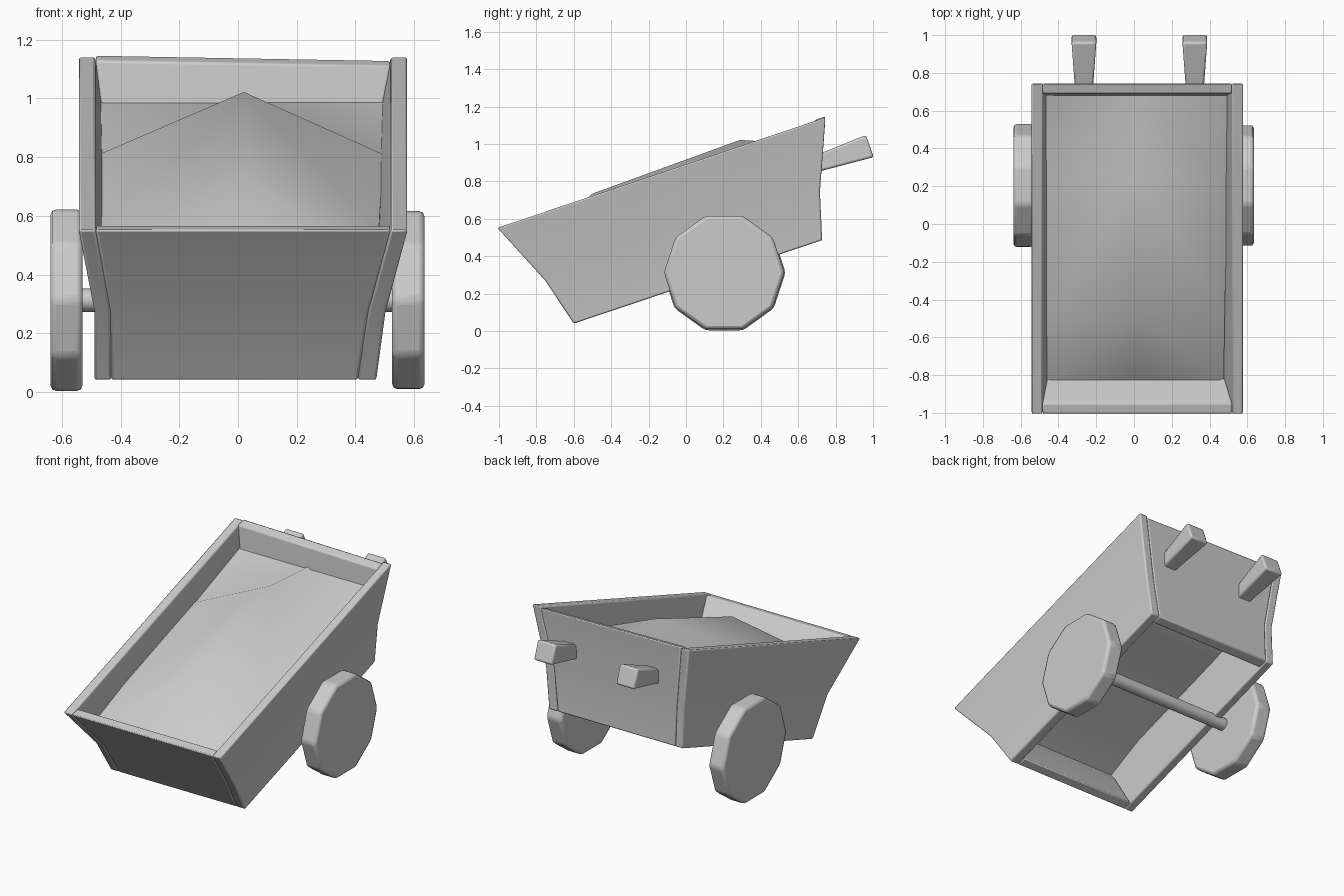
import bpy, bmesh, math

if "Cube" in bpy.data.objects:
    bpy.data.objects.remove(bpy.data.objects["Cube"])


def finish(name, bm, bevel, smooth):
    bmesh.ops.recalc_face_normals(bm, faces=bm.faces)
    me = bpy.data.meshes.new(name)
    bm.to_mesh(me)
    bm.free()
    ob = bpy.data.objects.new(name, me)
    bpy.context.collection.objects.link(ob)
    if bevel:
        m = ob.modifiers.new("bevel", 'BEVEL')
        m.width, m.segments, m.limit_method = bevel, 2, 'ANGLE'
        m.angle_limit = math.radians(35)
    bpy.ops.object.select_all(action='DESELECT')
    ob.select_set(True)
    bpy.context.view_layer.objects.active = ob
    bpy.ops.object.shade_smooth_by_angle(angle=math.radians(smooth))
    return ob


def loft(name, rings, bevel=0.008, mirrored_tris=False, smooth=30):
    """Solid through a list of equal-length point rings, capped at both ends."""
    bm = bmesh.new()
    vs = [[bm.verts.new(p) for p in r] for r in rings]
    n = len(vs[0])
    for a, b in zip(vs, vs[1:]):
        for i in range(n):
            j = (i + 1) % n
            if mirrored_tris and i < 2:
                # diagonals run from the outer edge to the centre line
                s = 2 * i
                bm.faces.new((a[s], a[1], b[1]))
                bm.faces.new((a[s], b[1], b[s]))
            else:
                bm.faces.new((a[i], a[j], b[j], b[i]))
    bm.faces.new(vs[0][::-1])
    bm.faces.new(vs[-1])
    return finish(name, bm, bevel, smooth)


# levels top / middle / bottom: front (y, z) and back (y, z)
FRONT = [(-1.008, 0.552), (-0.753, 0.27), (-0.60, 0.04)]
BACK = [(0.745, 1.142), (0.716, 0.745), (0.728, 0.486)]
LEFT = [(-0.543, -0.485), (-0.488, -0.434), (-0.489, -0.432)]
RIGHT = [(0.578, 0.52), (0.502, 0.443), (0.471, 0.408)]

# flared side boards
for side, xs in (("left", LEFT), ("right", RIGHT)):
    loft(side + "_side_board", [
        [(o, *f), (o, *b), (i, *b), (i, *f)]
        for (o, i), f, b in zip(xs, FRONT, BACK)])

# front and back boards, fitted between the sides
FRONT_IN = [(-0.95, 0.568), (-0.69, 0.29), (-0.545, 0.06)]
BACK_IN = [(0.69, 1.123), (0.66, 0.73), (0.668, 0.467)]
for name, outer, inner, tilt in (("front_board", FRONT, FRONT_IN, 0),
                                 ("back_board", BACK, BACK_IN, 0.012)):
    rings = []
    for k in range(3):
        l, r = LEFT[k][1], RIGHT[k][1]
        t = tilt if k == 0 else 0
        (oy, oz), (iy, iz) = outer[k], inner[k]
        rings.append([(l, oy, oz + t / 2), (r, oy, oz - t),
                      (r, iy, iz - t), (l, iy, iz + t / 2)])
    loft(name, rings)

# heaped load: rows of side y, side z, centre y, centre z, right edge x, bottom y
rows = [(-0.85, 0.415, -0.85, 0.415, 0.475, -0.765),
        (-0.5, 0.56, -0.5, 0.735, 0.48, -0.5),
        (0.22, 0.81, 0.29, 1.022, 0.495, 0.22),
        (0.705, 0.995, 0.705, 0.995, 0.51, 0.68)]
T = 0.08
loft("load_bed", [
    [(-0.472, y, zs), (0.02, yc, zc), (r, y, zs),
     (r, yb, zs - T), (-0.472, yb, zs - T)]
    for y, zs, yc, zc, r, yb in rows], bevel=0, mirrored_tris=True, smooth=60)


def wheel_part(name, x0, x1, radius, sides, bevel, y=0.204, z=0.313):
    loft(name, [[(x, y + radius * math.cos(math.tau * i / sides),
                  z + radius * 0.99 * math.sin(math.tau * i / sides))
                 for i in range(sides)] for x in (x0, x1)], bevel)


# ten-sided wheels and axle
wheel_part("left_wheel", -0.638, -0.53, 0.328, 10, 0.018)
wheel_part("right_wheel", 0.525, 0.635, 0.322, 10, 0.018)
wheel_part("axle", -0.56, 0.56, 0.04, 16, 0)

# two stub handles widening towards the grip end
for name, x in (("left_handle", -0.265), ("right_handle", 0.322)):
    loft(name, [[(x - w, *lo), (x + w, *lo), (x + w, *hi), (x - w, *hi)]
                for w, lo, hi in ((0.045, (0.70, 0.85), (0.68, 0.935)),
                                  (0.066, (1.004, 0.93), (0.962, 1.048)))], 0.012)
